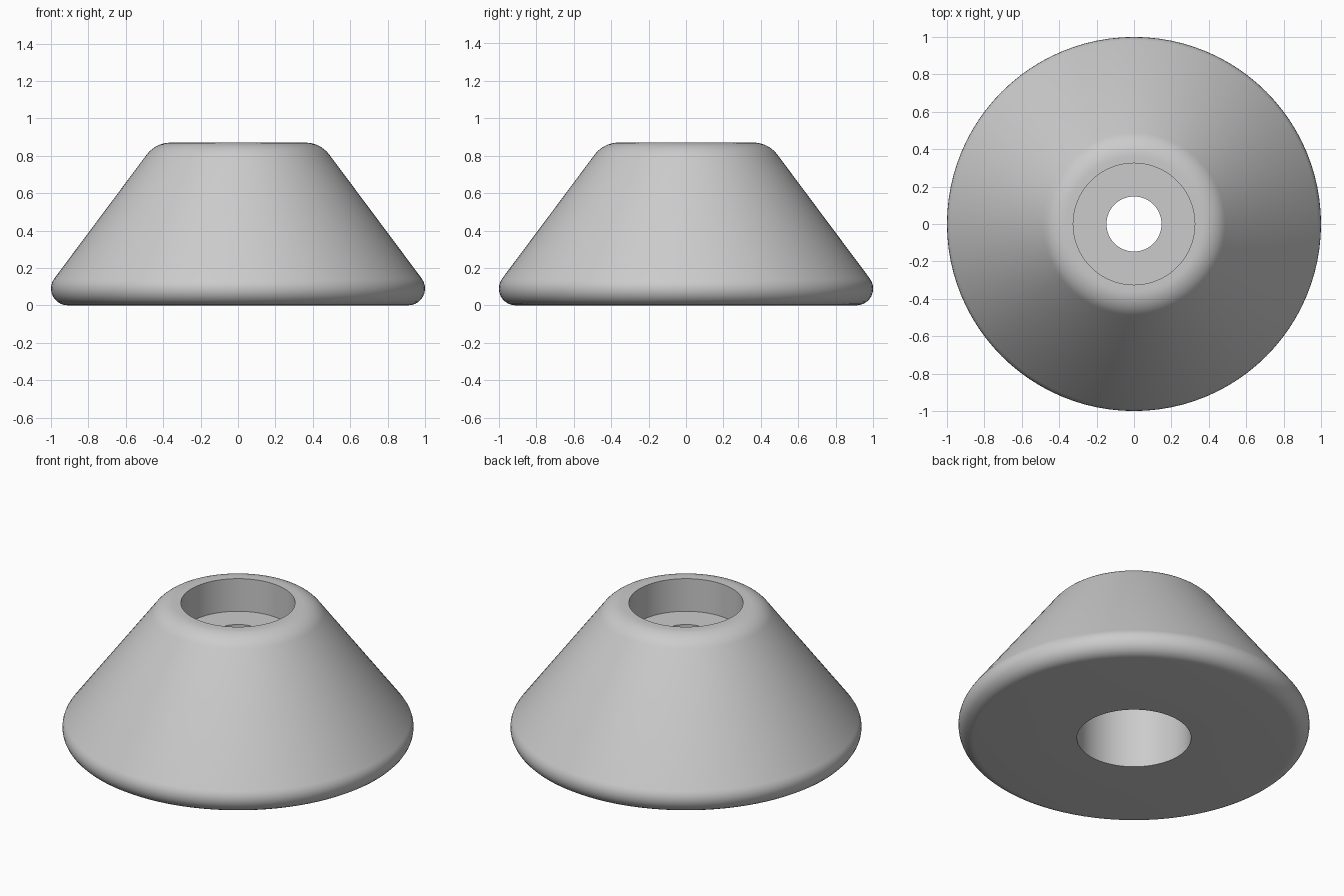
import bpy, bmesh, math

cube = bpy.data.objects.get("Cube")
if cube:
    bpy.data.objects.remove(cube, do_unlink=True)

SEGMENTS = 96
HEIGHT = 0.87
CONE_ANGLE = math.atan2(0.598, 0.801)   # tilt of the cone wall's normal

grey = bpy.data.materials.new("plain grey")
grey.use_nodes = True
color = (0.6, 0.6, 0.6, 1)
grey.diffuse_color = color
grey.node_tree.nodes["Principled BSDF"].inputs["Base Color"].default_value = color


def arc(r, z, radius, start, end, steps=10):
    """Points of a rounded edge in the radius-height plane."""
    angles = [start + (end - start) * i / steps for i in range(steps + 1)]
    return [(r + radius * math.cos(a), z + radius * math.sin(a)) for a in angles]


# Outer wall: rounded base edge, straight cone, rounded top edge
profile = arc(0.91, 0.09, 0.09, -math.pi / 2, CONE_ANGLE)
profile += arc(0.36, HEIGHT - 0.16, 0.16, CONE_ANGLE, math.pi / 2)
# Upper recess, narrow screw hole, deep lower recess
profile += [(0.325, HEIGHT), (0.325, 0.665), (0.147, 0.665),
            (0.147, 0.45), (0.325, 0.45), (0.325, 0)]

# Revolve the closed profile around the vertical axis
bm = bmesh.new()
verts = [bm.verts.new((r, 0, z)) for r, z in profile]
edges = [bm.edges.new((verts[i - 1], verts[i])) for i in range(len(verts))]
bmesh.ops.spin(bm, geom=verts + edges, cent=(0, 0, 0), axis=(0, 0, 1),
               angle=math.tau, steps=SEGMENTS, use_merge=True)
bmesh.ops.remove_doubles(bm, verts=bm.verts, dist=0.0001)
bmesh.ops.recalc_face_normals(bm, faces=bm.faces)
mesh = bpy.data.meshes.new("conical_foot")
bm.to_mesh(mesh)
bm.free()
mesh.materials.append(grey)

foot = bpy.data.objects.new("conical_foot", mesh)
bpy.context.collection.objects.link(foot)
bpy.ops.object.select_all(action="DESELECT")
foot.select_set(True)
bpy.context.view_layer.objects.active = foot
bpy.ops.object.shade_smooth_by_angle(angle=math.radians(35))
